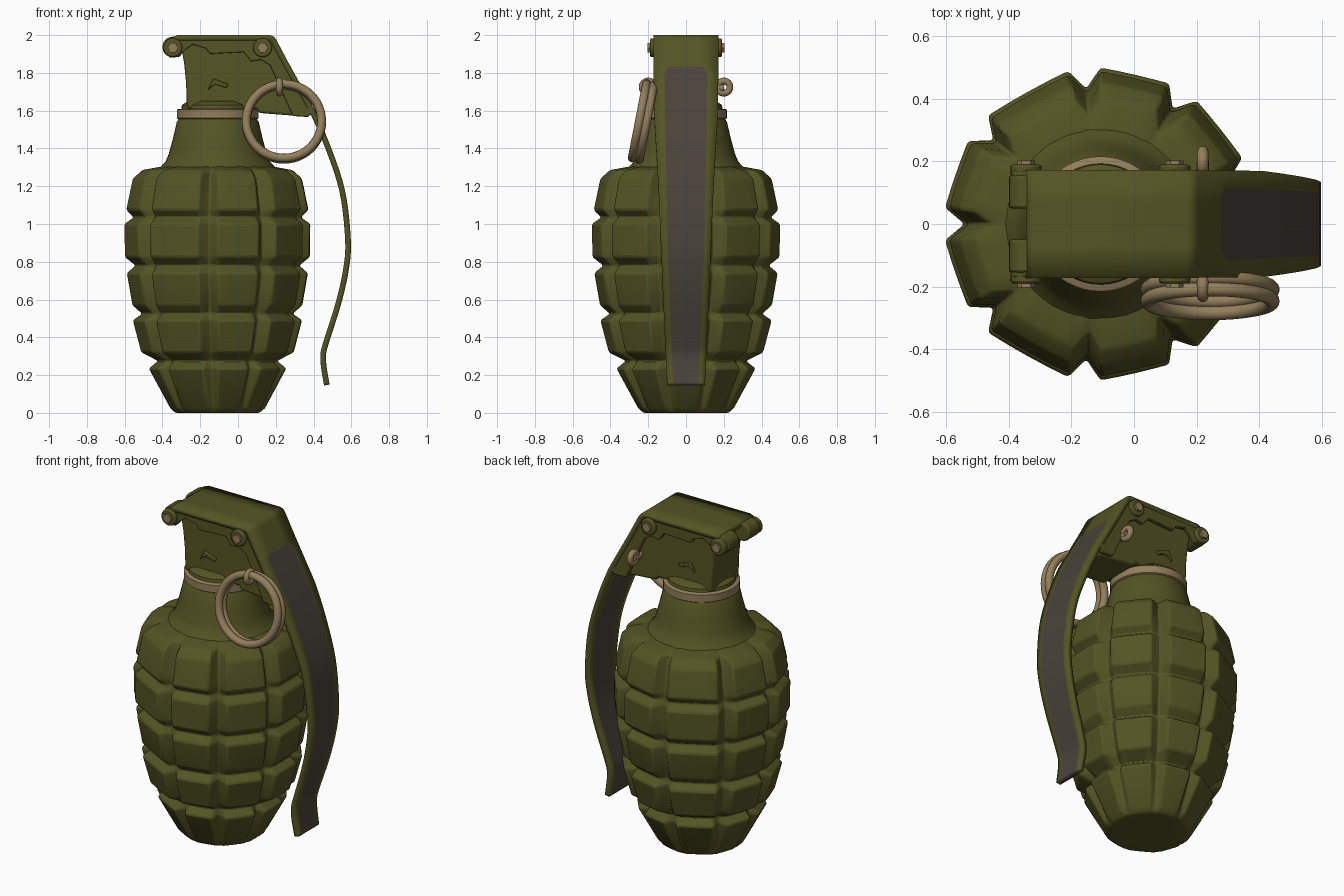
import bpy, bmesh, math
from mathutils import Vector, Matrix

if "Cube" in bpy.data.objects:
    bpy.data.objects.remove(bpy.data.objects["Cube"])

CX = -0.107  # body axis


def material(name, rgb):
    m = bpy.data.materials.new(name)
    m.diffuse_color = (*rgb, 1)
    m.use_nodes = True
    m.node_tree.nodes["Principled BSDF"].inputs["Base Color"].default_value = m.diffuse_color
    return m


OLIVE = material("olive green", (0.089, 0.089, 0.018))
TAN = material("tan metal", (0.29, 0.21, 0.105))
DARK = material("dark grey brown", (0.068, 0.056, 0.044))


def finish(name, bm, mats, bevel=0.0, angle=40, fix=True):
    if fix:
        bmesh.ops.recalc_face_normals(bm, faces=bm.faces)
    me = bpy.data.meshes.new(name)
    bm.to_mesh(me)
    bm.free()
    ob = bpy.data.objects.new(name, me)
    bpy.context.collection.objects.link(ob)
    for m in mats:
        me.materials.append(m)
    bpy.context.view_layer.objects.active = ob
    ob.select_set(True)
    bpy.ops.object.shade_smooth_by_angle(angle=math.radians(angle))
    ob.select_set(False)
    if bevel:
        b = ob.modifiers.new("bevel", 'BEVEL')
        b.width, b.segments = bevel, 2
        b.limit_method, b.angle_limit = 'ANGLE', math.radians(22)
    return ob


def rings_to_mesh(rings):
    """Closed rings of points, bridged and capped."""
    bm = bmesh.new()
    vs = [[bm.verts.new(p) for p in r] for r in rings]
    n = len(vs[0])
    for a, b in zip(vs, vs[1:]):
        for i in range(n):
            j = (i + 1) % n
            bm.faces.new((a[i], a[j], b[j], b[i]))
    bm.faces.new(vs[0][::-1])
    bm.faces.new(vs[-1])
    return bm


def lathe(name, prof, mat, bevel=0.0, n=48):
    rings = [[(CX + r * math.cos(2 * math.pi * i / n), r * math.sin(2 * math.pi * i / n), z)
              for i in range(n)] for z, r in prof]
    return finish(name, rings_to_mesh(rings), [mat], bevel)


def prism(name, pts, y0, y1, mat, bevel=0.0):
    return finish(name, rings_to_mesh([[(x, y, z) for x, z in pts] for y in (y0, y1)]), [mat], bevel)


def rod(name, x, z, r, y0, y1, mat, n=20, bevel=0.0):
    pts = [(x + r * math.cos(2 * math.pi * i / n), z + r * math.sin(2 * math.pi * i / n)) for i in range(n)]
    return prism(name, pts, y0, y1, mat, bevel)


def torus(name, centre, major, minor, rot, mat):
    bpy.ops.mesh.primitive_torus_add(location=centre, rotation=rot, major_radius=major,
                                     minor_radius=minor, major_segments=48, minor_segments=12)
    ob = bpy.context.object
    ob.name = name
    ob.data.materials.append(mat)
    bpy.ops.object.shade_smooth()
    ob.select_set(False)


# Segmented body: flat-sided cells between V grooves (z, cell radius, groove radius)
prof = [(0, .225, .225), (.025, .255, .24), (.235, .37, .315), (.275, .32, .305), (.32, .41, .345),
        (.49, .455, .395), (.525, .405, .385), (.57, .457, .395), (.74, .487, .43), (.78, .44, .42),
        (.825, .497, .435), (1.0, .5, .435), (1.035, .45, .425), (1.075, .49, .42), (1.24, .455, .38),
        (1.285, .405, .345), (1.305, .295, .285)]
grooves = [-180, -142, -96, -58, -19, 19, 58, 96, 142, 180]
rings = []
for z, ro, ri in prof:
    ring = []
    for a, b in zip(grooves, grooves[1:]):
        mid, h = (a + b) / 2, (b - a) / 2 - 6
        ring.append((a, ri))
        for k in (-1, -.5, 0, .5, 1):
            flat = math.cos(math.radians(h)) / math.cos(math.radians(h * k))
            ring.append((mid + h * k, ro * (0.2 + 0.8 * flat)))
    rings.append([(CX + r * math.cos(math.radians(t)), r * math.sin(math.radians(t)), z) for t, r in ring])
finish("segmented_body", rings_to_mesh(rings), [OLIVE], 0.01, 45)

# Neck, collar and fuze base
lathe("neck", [(1.28, .32), (1.305, .30), (1.33, .277), (1.37, .26), (1.45, .238), (1.54, .217), (1.56, .205)], OLIVE)
lathe("collar", [(1.555, .21), (1.56, .216), (1.605, .216), (1.61, .21)], TAN)
lathe("fuze_base", [(1.60, .195), (1.63, .19), (1.65, .16)], OLIVE)

# Fuze housing under the lever
prism("fuze_housing", [(-.305, 1.96), (-.285, 1.85), (-.275, 1.75), (-.27, 1.61), (.10, 1.61), (.11, 1.588),
                       (.365, 1.568), (.19, 1.95)], -.135, .135, OLIVE, 0.015)

# Lever: sampled side path, swept flat strip with a dark centre stripe
ctrl = [(.41, 1.597), (.487, 1.42), (.566, 1.18), (.597, .92), (.587, .76), (.545, .573),
        (.478, .36), (.466, .30), (.47, .24), (.485, .15)]
path = [(-.345, 1.99), (-.32, 2.0), (.17, 2.0), (.19, 1.992), (.203, 1.975), (.272, 1.845), (.278, 1.835),
        (.287, 1.818), (.30, 1.795)]
for i in range(len(ctrl) - 1):  # Catmull-Rom smoothing
    p = [Vector(ctrl[min(max(i + k, 0), len(ctrl) - 1)]) for k in (-1, 0, 1, 2)]
    for s in range(5):
        t = s / 5
        q = 0.5 * (2 * p[1] + (p[2] - p[0]) * t + (2 * p[0] - 5 * p[1] + 4 * p[2] - p[3]) * t * t
                   + (3 * p[1] - p[0] - 3 * p[2] + p[3]) * t ** 3)
        path.append((q.x, q.y))
path.append(ctrl[-1])


def interp(z, table):
    for (za, a), (zb, b) in zip(table, table[1:]):
        if z <= zb:
            return a + (b - a) * max(0, (z - za) / (zb - za))
    return table[-1][1]


bm = bmesh.new()
rows = []
for x, z in path:
    w = interp(z, [(.15, .10), (.6, .121), (1.2, .146), (1.6, .17), (2, .172)])
    s = interp(z, [(.15, .068), (.9, .098), (1.795, .114), (1.82, .105), (1.835, .085), (1.845, .07), (2, .07)])
    rows.append([bm.verts.new((x, y, z)) for y in (-w, -s, s, w)])
for a, b in zip(rows, rows[1:]):
    for j in range(3):
        f = bm.faces.new((a[j], b[j], b[j + 1], a[j + 1]))
        f.material_index = int(j == 1 and a[0].co.z < 1.84)
lever = finish("lever", bm, [OLIVE, DARK], fix=False)
sol = lever.modifiers.new("thickness", 'SOLIDIFY')
sol.thickness, sol.offset = 0.03, -1

# Cheek plates, hinge barrels, pivots, housing ridges (mirrored front/back)
cheek = [(-.385, 1.97), (-.335, 1.992), (.18, 1.992), (.2, 1.965), (.40, 1.59), (.37, 1.566), (.29, 1.572),
         (.17, 1.84), (.12, 1.87), (.07, 1.86), (.03, 1.91), (-.15, 1.90), (-.17, 1.93), (-.24, 1.95),
         (-.28, 1.92), (-.31, 1.885), (-.36, 1.88), (-.395, 1.915)]
for side, s in (("front", -1), ("back", 1)):
    prism("cheek_" + side, cheek, s * .14, s * .17, OLIVE, 0.006)
    rod("hinge_barrel_" + side, -.345, 1.937, .055, s * .05, s * .155, OLIVE, bevel=0.008)
    for tag, x in (("hinge", -.345), ("pivot", .13)):
        rod(f"{tag}_washer_{side}", x, 1.933, .05, s * .15, s * .19, OLIVE, bevel=0.008)
        rod(f"{tag}_pin_{side}", x, 1.933, .028, s * .15, s * .203, TAN, 6)
    prism("housing_ridge_" + side, [(-.16, 1.71), (-.13, 1.77), (-.05, 1.74), (-.06, 1.72), (-.12, 1.74)],
          s * .13, s * .15, OLIVE, 0.004)
    # bent end of the safety pin
    torus("pin_loop_" + side, (.22, s * .20, 1.725), .032, .018, (0, math.pi / 2, 0), TAN)
rod("safety_pin", .22, 1.72, .02, -.19, .2, TAN)

# Split pull ring: two coils side by side, tilted outward at the bottom
tilt = math.radians(90 - 11)
normal = Matrix.Rotation(tilt, 3, 'X') @ Vector((0, 0, 1))
for i, d in enumerate((-.019, .019)):
    torus(f"pull_ring_coil_{i + 1}", Vector((.243, -.228, 1.542)) + normal * d, .2, .023, (tilt, 0, 0), TAN)
